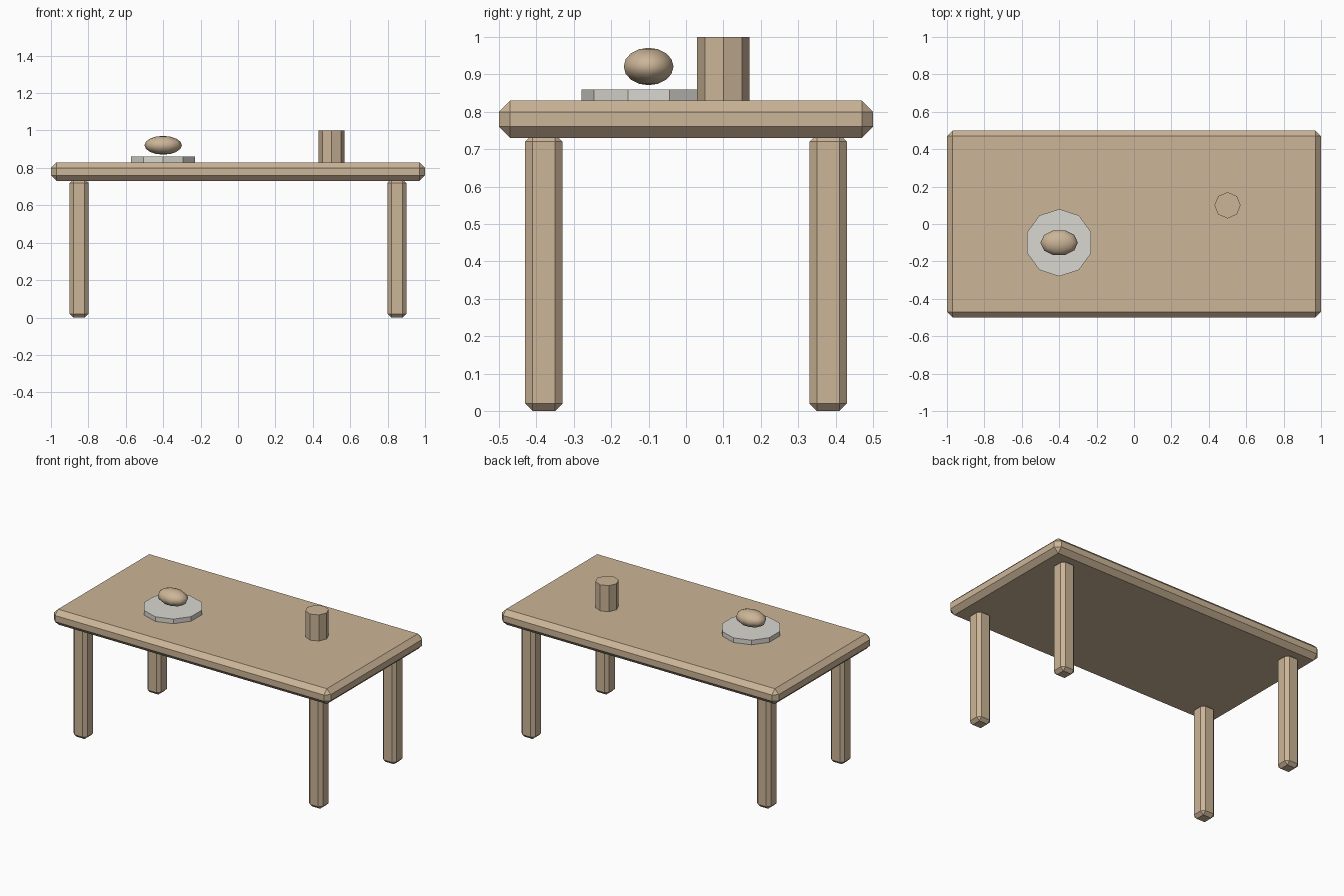
import bpy, math

if "Cube" in bpy.data.objects:
    bpy.data.objects.remove(bpy.data.objects["Cube"])


def material(name, rgb):
    m = bpy.data.materials.new(name)
    m.diffuse_color = (*rgb, 1)
    m.use_nodes = True
    m.node_tree.nodes["Principled BSDF"].inputs["Base Color"].default_value = m.diffuse_color
    return m


wood = material("tan wood", (0.60, 0.46, 0.31))
china = material("pale grey", (0.70, 0.68, 0.63))


def finish(name, mat):
    ob = bpy.context.object
    ob.name = name
    ob.data.materials.append(mat)
    return ob


def chamfered_box(name, centre, size, chamfer):
    bpy.ops.mesh.primitive_cube_add(size=1, location=centre)
    ob = finish(name, wood)
    ob.scale = size
    bpy.ops.object.transform_apply(location=False, rotation=False, scale=True)
    bevel = ob.modifiers.new("chamfer", 'BEVEL')
    bevel.width = chamfer
    bevel.segments = 1


def prism(name, sides, radius, x, y, z0, z1, mat):
    bpy.ops.mesh.primitive_cylinder_add(vertices=sides, radius=radius, depth=z1 - z0,
                                        location=(x, y, (z0 + z1) / 2))
    finish(name, mat)


# Table top and four legs
chamfered_box("table_top", (0, 0, 0.78), (2, 1, 0.10), 0.03)
for x, side in ((-0.85, "left"), (0.85, "right")):
    for y, end in ((-0.38, "front"), (0.38, "back")):
        chamfered_box(f"{end}_{side}_leg", (x, y, 0.37), (0.10, 0.10, 0.74), 0.02)

# Plate and cup
prism("plate", 10, 0.18, -0.4, -0.1, 0.83, 0.86, china)
prism("cup", 8, 0.07, 0.5, 0.1, 0.83, 1.0, wood)

# Bread roll, turned so its corners point along x
bpy.ops.mesh.primitive_uv_sphere_add(segments=10, ring_count=8, radius=1,
                                     location=(-0.4, -0.1, 0.921),
                                     rotation=(0, 0, math.pi / 2))
bread = finish("bread", wood)
bread.scale = (0.07, 0.10, 0.05)
bpy.ops.object.transform_apply(location=False, rotation=True, scale=True)
bpy.ops.object.shade_smooth()
